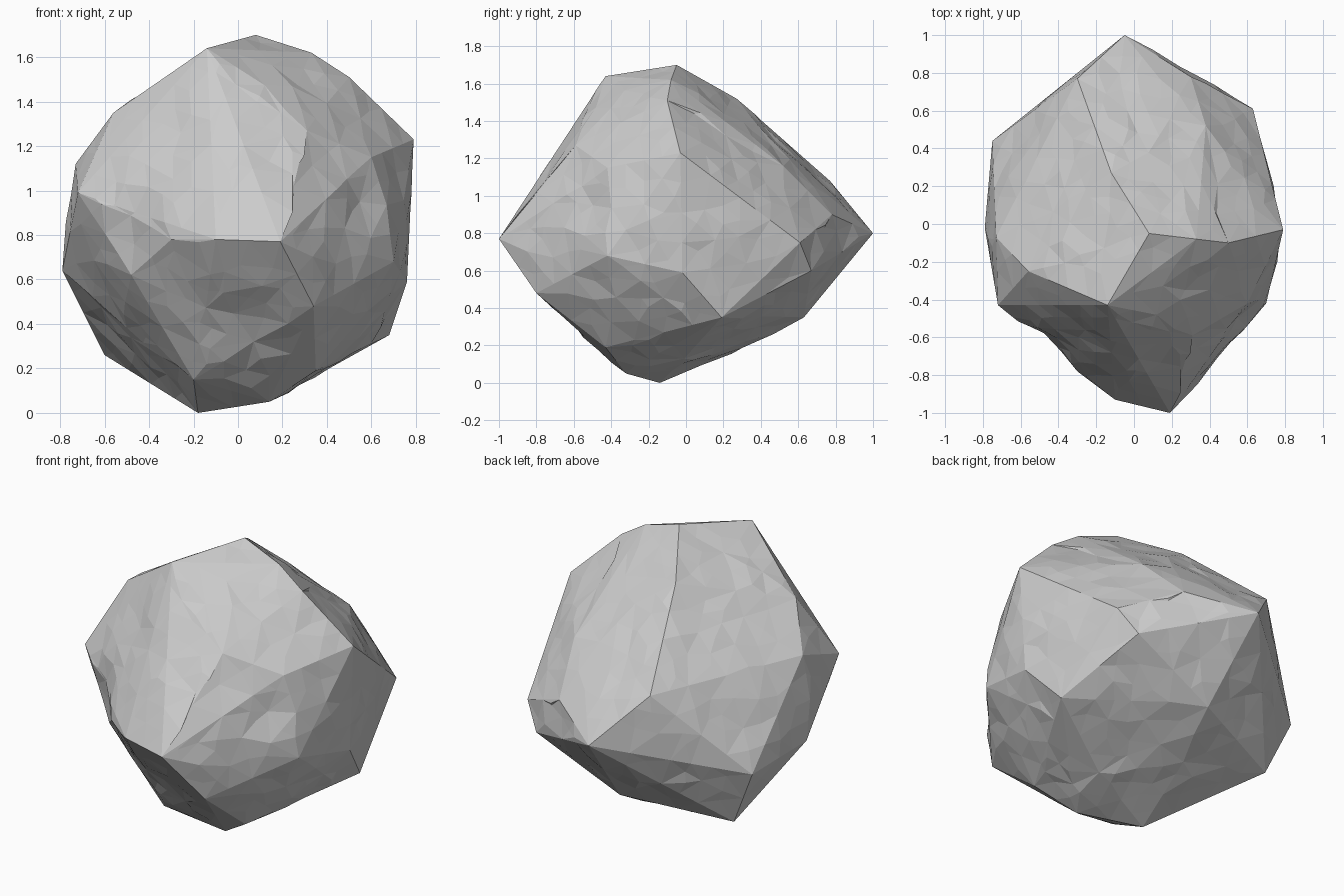
import bpy
import bmesh
import random
from mathutils import Vector

random.seed(4)

default_cube = bpy.data.objects.get("Cube")
if default_cube:
    bpy.data.objects.remove(default_cube, do_unlink=True)


def make_material(name, colour):
    material = bpy.data.materials.new(name)
    material.use_nodes = True
    material.diffuse_color = colour
    material.node_tree.nodes["Principled BSDF"].inputs["Base Color"].default_value = colour
    return material


# Main corners of the boulder, in hundredths of a unit
crown = [(8, -5, 170), (-14, -43, 164), (33, -8, 162), (50, -10, 151),
         (67, -6, 134), (-56, -25, 135), (-12, 27, 152), (19, -57, 135),
         (31, -59, 127)]
shoulders = [(79, -3, 123), (-73, -7, 112), (-72, -43, 99), (-30, 77, 108),
             (69, 29, 100), (60, -42, 115), (-44, -53, 105), (30, 78, 90),
             (38, 52, 116)]
waist = [(-5, 100, 80), (19, -100, 77), (-10, -93, 78), (-30, -78, 78),
         (63, 61, 75), (-79, -2, 64), (-75, 44, 60), (76, -2, 59),
         (36, -74, 86), (48, -65, 83), (70, -42, 68), (-48, -54, 62),
         (53, 67, 60)]
underside = [(0, 63, 35), (68, 19, 35), (35, -43, 19), (34, -80, 48),
             (-60, 40, 26), (-20, -42, 15), (14, -32, 5), (-18, -14, 0),
             (24, -1, 13)]

bm = bmesh.new()
for corner in crown + shoulders + waist + underside:
    bm.verts.new(Vector(corner) / 100)
hull = bmesh.ops.convex_hull(bm, input=bm.verts)
loose = {item for item in hull["geom_interior"] + hull["geom_unused"]
         if isinstance(item, bmesh.types.BMVert)}
bmesh.ops.delete(bm, geom=list(loose), context="VERTS")
bmesh.ops.recalc_face_normals(bm, faces=bm.faces)


# Break the large planes into irregular chips, keeping sharp ridges straight
def split_long_edges(limit, roughness):
    edges = [edge for edge in bm.edges if edge.calc_length() > limit]
    split = bmesh.ops.subdivide_edges(bm, edges=edges, cuts=1)
    fresh = [item for item in split["geom_inner"]
             if isinstance(item, bmesh.types.BMVert)]
    bmesh.ops.triangulate(bm, faces=bm.faces)
    bm.normal_update()
    for vert in fresh:
        ridge = max(edge.calc_face_angle(0) for edge in vert.link_edges)
        if ridge < 0.2:
            slide = Vector([random.uniform(-1, 1) for axis in "xyz"])
            slide -= vert.normal * slide.dot(vert.normal)
            vert.co += slide * limit * 0.12
            vert.co += vert.normal * random.uniform(-0.7, 1) * roughness


for limit, roughness in ((0.5, 0.015), (0.32, 0.014), (0.2, 0.009)):
    split_long_edges(limit, roughness)

# Shallow notches where pieces have flaked away
notches = [((-0.46, -0.6, 0.86), 0.2, 0.06),
           ((0.55, -0.52, 1.0), 0.15, 0.03),
           ((-0.05, -0.7, 0.4), 0.24, 0.03)]
for centre, radius, depth in notches:
    for vert in bm.verts:
        reach = (vert.co - Vector(centre)).length
        if reach < radius:
            vert.co -= vert.normal * depth * (1 - reach / radius)

mesh = bpy.data.meshes.new("boulder")
bm.to_mesh(mesh)
bm.free()
mesh.materials.append(make_material("stone grey", (0.6, 0.6, 0.6, 1)))
mesh.shade_flat()
boulder = bpy.data.objects.new("boulder", mesh)
bpy.context.collection.objects.link(boulder)
